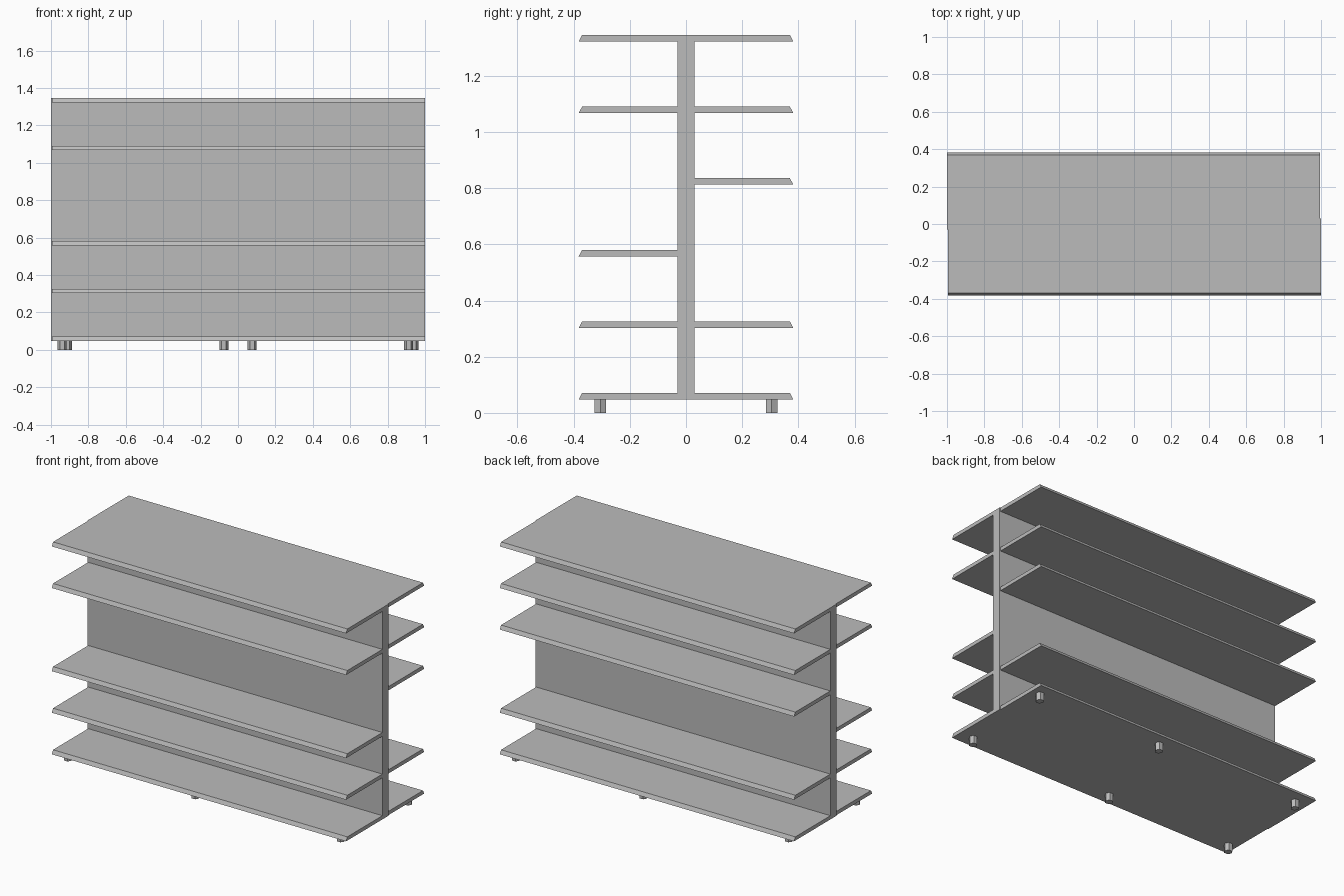
import bpy, bmesh, math
from mathutils import Matrix

if "Cube" in bpy.data.objects:
    bpy.data.objects.remove(bpy.data.objects["Cube"])

grey = bpy.data.materials.new("light grey")
grey.diffuse_color = (0.5, 0.5, 0.5, 1)
grey.use_nodes = True
grey.node_tree.nodes["Principled BSDF"].inputs["Base Color"].default_value = grey.diffuse_color

Z0, STEP, THICK = 0.048, 0.2548, 0.023
TOP = Z0 + 5 * STEP + THICK


def finish(name, bm, turn=False):
    # back parts are the front parts turned half way round
    if turn:
        bm.transform(Matrix.Rotation(math.pi, 4, 'Z'))
    bmesh.ops.recalc_face_normals(bm, faces=bm.faces)
    mesh = bpy.data.meshes.new(name)
    bm.to_mesh(mesh)
    bm.free()
    mesh.materials.append(grey)
    obj = bpy.data.objects.new(name, mesh)
    bpy.context.collection.objects.link(obj)


def extrude_x(profile, x0, x1):
    # sweep a (y, z) profile along x
    bm = bmesh.new()
    face = bm.faces.new([bm.verts.new((x0, y, z)) for y, z in profile])
    geo = bmesh.ops.extrude_face_region(bm, geom=[face])["geom"]
    moved = [v for v in geo if isinstance(v, bmesh.types.BMVert)]
    bmesh.ops.translate(bm, verts=moved, vec=(x1 - x0, 0, 0))
    return bm


# central upright panel
finish("centre_panel", extrude_x(
    [(-0.03, Z0), (0.03, Z0), (0.03, TOP), (-0.03, TOP)], -1, 1))

# shelves with a sloped outer edge
for side, levels, turn in (("front", (0, 1, 2, 4, 5), False),
                           ("back", (0, 1, 3, 4, 5), True)):
    for i in levels:
        z = Z0 + i * STEP
        finish(f"{side}_shelf_{i + 1}", extrude_x(
            [(-0.03, z), (-0.382, z), (-0.37, z + THICK), (-0.03, z + THICK)],
            -0.995, 1.0), turn)

    # hexagonal feet under the bottom shelf
    for n, x in enumerate((-0.94, -0.075, 0.912)):
        bm = bmesh.new()
        bmesh.ops.create_cone(bm, cap_ends=True, segments=6, radius1=0.024,
                              radius2=0.024, depth=Z0)
        # point the corners along x
        if max(v.co.x for v in bm.verts) < 0.0235:
            bm.transform(Matrix.Rotation(math.pi / 6, 4, 'Z'))
        bm.transform(Matrix.Translation((x, -0.305, Z0 / 2)))
        finish(f"{side}_foot_{n + 1}", bm, turn)
